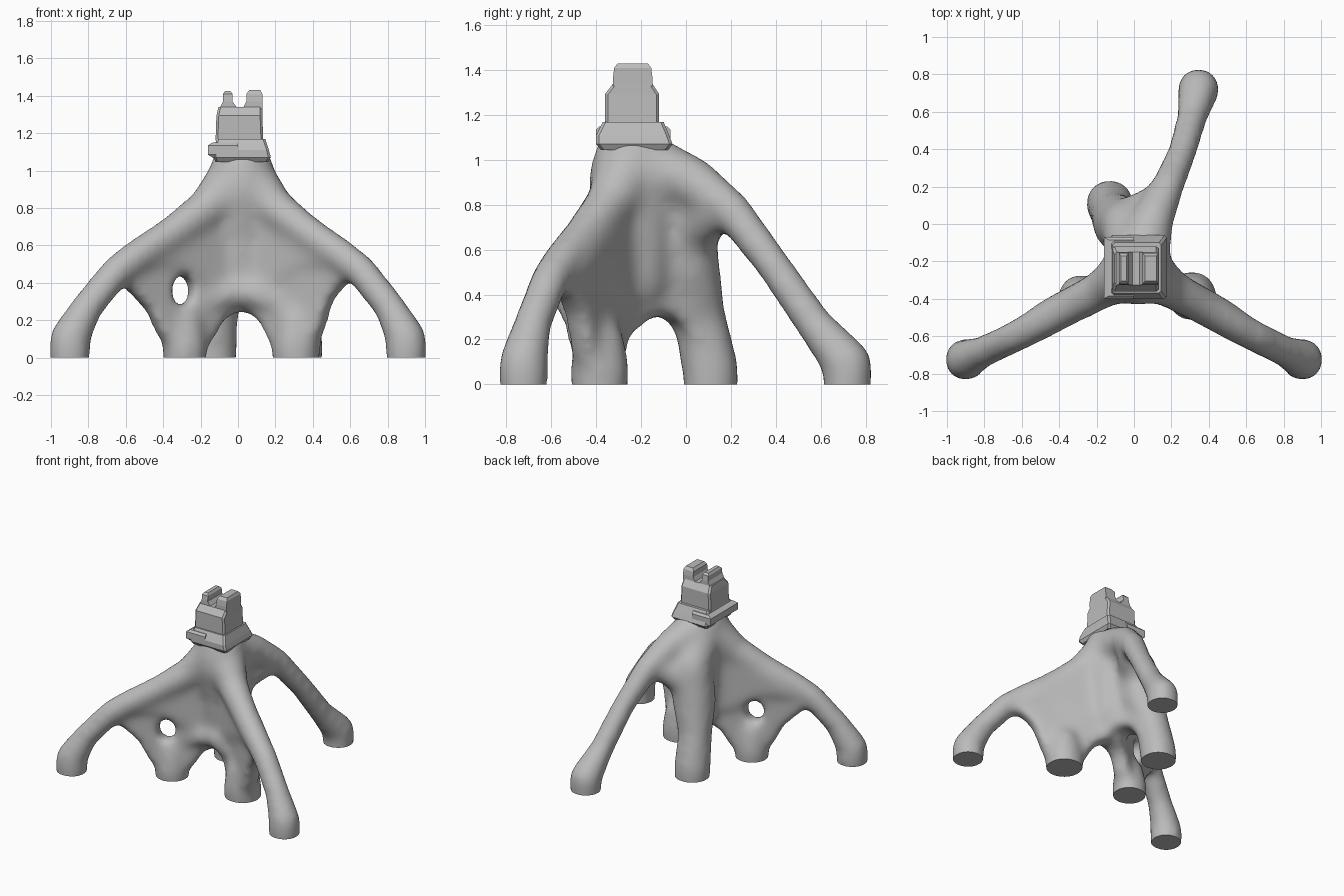
import bpy, bmesh, math
from mathutils import Vector, Matrix

cube = bpy.data.objects.get("Cube")
if cube:
    bpy.data.objects.remove(cube, do_unlink=True)

grey = bpy.data.materials.new("stone_grey")
grey.use_nodes = True
grey.diffuse_color = (0.5, 0.5, 0.5, 1)
grey.node_tree.nodes["Principled BSDF"].inputs["Base Color"].default_value = (0.5, 0.5, 0.5, 1)

HUB = Vector((0.02, -0.23, 0))


def add_object(name, bm):
    bmesh.ops.recalc_face_normals(bm, faces=bm.faces)
    mesh = bpy.data.meshes.new(name)
    bm.to_mesh(mesh)
    bm.free()
    mesh.materials.append(grey)
    obj = bpy.data.objects.new(name, mesh)
    bpy.context.scene.collection.objects.link(obj)
    return obj


def tube(bm, points):
    """Tapered limb through (position, radius) stations."""
    for p, r in points:
        bmesh.ops.create_icosphere(bm, subdivisions=2, radius=r, matrix=Matrix.Translation(p))
    for (p, r), (q, s) in zip(points, points[1:]):
        d = q - p
        place = Matrix.Translation((p + q) / 2) @ d.to_track_quat('Z', 'Y').to_matrix().to_4x4()
        bmesh.ops.create_cone(bm, cap_ends=True, segments=14, radius1=r, radius2=s,
                              depth=d.length, matrix=place)


def radial(foot, t, z, bow=0.0):
    """Point above the line from hub to foot, bowed towards the front."""
    p = HUB.lerp(Vector((foot[0], foot[1], 0)), t)
    return Vector((p.x, p.y - bow * math.sin(math.pi * t), z))


def wall(bm, foot, profile, thick):
    """Upright web along the line from the hub to a foot."""
    d = (Vector((foot[0], foot[1], 0)) - HUB).normalized()
    n = Vector((-d.y, d.x, 0)) * thick
    face = bm.faces.new([bm.verts.new(radial(foot, t, z) - n / 2) for t, z in profile])
    ext = bmesh.ops.extrude_face_region(bm, geom=[face])
    bmesh.ops.translate(bm, vec=n, verts=[v for v in ext["geom"] if isinstance(v, bmesh.types.BMVert)])


def path(*rows):
    return [(Vector(r[:3]), r[3]) for r in rows]


body = bmesh.new()

# Two front arms with their webs, thick gussets and inner legs
ARM = [(1, -0.1, 0.1), (1, 0.03, 0.115), (1, 0.1, 0.112), (0.9, 0.27, 0.087), (0.72, 0.47, 0.087),
       (0.6, 0.55, 0.09), (0.4, 0.67, 0.092), (0.2, 0.8, 0.11), (0.08, 0.91, 0.145)]
GUSSET = [(0, 0.95), (0.2, 0.8), (0.5, 0.62), (0.6, 0.5), (0.4, 0.5), (0.2, 0.38), (0, 0.35)]
for foot, inner, r, arch in (((-0.9, -0.725), (-0.285, -0.39), 0.125, 0.36),
                             ((0.9, -0.725), (0.31, -0.385), 0.137, 0.42)):
    tube(body, [(radial(foot, t, z, 0.025), rad) for t, z, rad in ARM])
    wall(body, foot, [(0, 1), (0.2, 0.8), (0.45, 0.65), (0.7, 0.48), (0.66, arch), (0.55, arch - 0.1),
                      (0.47, 0.1), (0.25, 0.05), (0.17, 0.1), (0.14, 0.17), (0.08, 0.23),
                      (0, 0.25)], 0.125)
    wall(body, foot, GUSSET, 0.165)
    tube(body, path((*inner, -0.1, r - 0.015), (*inner, 0.06, r), (*inner, 0.19, r - 0.022)))

# Bridge between the two front inner legs
tube(body, path((-0.2, -0.36, 0.3, 0.06), (0.02, -0.31, 0.36, 0.085), (0.24, -0.36, 0.3, 0.075)))

# Back arm, arching free of the rear inner leg
tube(body, path((0.345, 0.72, -0.1, 0.105), (0.345, 0.72, 0.09, 0.115), (0.31, 0.57, 0.27, 0.085),
                (0.26, 0.39, 0.53, 0.08), (0.18, 0.2, 0.78, 0.09), (0.1, 0.02, 0.91, 0.115),
                (0.04, -0.15, 0.95, 0.16)))

# Rear inner leg and its web
tube(body, path((-0.13, 0.11, -0.1, 0.12), (-0.13, 0.11, 0.06, 0.13), (-0.12, 0.06, 0.3, 0.12),
                (-0.07, 0.0, 0.52, 0.155), (-0.03, -0.02, 0.76, 0.15), (0.02, -0.2, 0.95, 0.16)))
wall(body, (-0.13, 0.11), [(0, 1), (0.5, 0.92), (0.9, 0.6), (0.85, 0.1), (0.68, 0.2), (0.55, 0.27),
                           (0.35, 0.31), (0, 0.3)], 0.2)

# Shoulder between rear leg and back arm
tube(body, path((-0.03, 0.01, 0.66, 0.13), (0.13, 0.12, 0.77, 0.1)))

# Central core
tube(body, path((0.02, -0.22, 0.46, 0.15), (0.02, -0.22, 0.65, 0.165), (0.02, -0.25, 0.9, 0.19),
                (0.02, -0.24, 1.0, 0.178)))
body_obj = add_object("webbed_legs", body)

# Window through the web of one arm
hole = bmesh.new()
bmesh.ops.create_cone(hole, cap_ends=True, segments=20, radius1=0.075, radius2=0.075, depth=0.5,
                      matrix=Matrix.Diagonal((0.85, 1.1, 1, 1)))
cutter = add_object("window_cutter", hole)
cutter.location = (-0.31, -0.405, 0.36)
cutter.rotation_euler = (math.pi / 2, 0, math.radians(20))
cutter.hide_render = True

# Fuse, pierce and soften the limbs
mod = body_obj.modifiers.new("fuse", 'REMESH')
mod.mode, mod.voxel_size = 'VOXEL', 0.025
mod = body_obj.modifiers.new("window", 'BOOLEAN')
mod.operation, mod.solver, mod.object = 'DIFFERENCE', 'EXACT', cutter
mod = body_obj.modifiers.new("refuse", 'REMESH')
mod.mode, mod.voxel_size = 'VOXEL', 0.022
mod = body_obj.modifiers.new("soften", 'SMOOTH')
mod.factor, mod.iterations = 0.5, 18
bpy.context.view_layer.update()
deps = bpy.context.evaluated_depsgraph_get()
mesh = bpy.data.meshes.new_from_object(body_obj.evaluated_get(deps))
body_obj.modifiers.clear()
bpy.data.objects.remove(cutter, do_unlink=True)

# Slice the feet flat on the ground
bm = bmesh.new()
bm.from_mesh(mesh)
cut = bmesh.ops.bisect_plane(bm, geom=bm.verts[:] + bm.edges[:] + bm.faces[:], plane_co=(0, 0, 0),
                             plane_no=(0, 0, 1), clear_inner=True)
rim = [e for e in cut["geom_cut"] if isinstance(e, bmesh.types.BMEdge)]
bmesh.ops.holes_fill(bm, edges=rim, sides=0)
bm.to_mesh(mesh)
bm.free()
body_obj.data = mesh
mesh.materials.clear()
mesh.materials.append(grey)
bpy.ops.object.select_all(action='DESELECT')
body_obj.select_set(True)
bpy.context.view_layer.objects.active = body_obj
bpy.ops.object.shade_smooth_by_angle(angle=math.radians(40))


def stack(name, rings, chamfer=0.0):
    """Faceted block lofted through rectangles (x0, x1, y0, y1, z)."""
    b = bmesh.new()
    loops = [[b.verts.new(c) for c in ((x0, y0, z), (x1, y0, z), (x1, y1, z), (x0, y1, z))]
             for x0, x1, y0, y1, z in rings]
    for lo, hi in zip(loops, loops[1:]):
        for i in range(4):
            b.faces.new((lo[i], lo[i - 1], hi[i - 1], hi[i]))
    b.faces.new(loops[0])
    b.faces.new(loops[-1])
    if chamfer:
        corners = [e for e in b.edges if abs(e.verts[0].co.z - e.verts[1].co.z) > 0.005]
        bmesh.ops.bevel(b, geom=corners, offset=chamfer, segments=1, affect='EDGES')
    return add_object(name, b)


# Tower on top of the hub
stack("tower_base", [(-0.12, 0.16, -0.38, -0.08, 1.045), (-0.13, 0.175, -0.4, -0.06, 1.07),
                     (-0.13, 0.165, -0.4, -0.075, 1.11), (-0.115, 0.145, -0.37, -0.1, 1.17)], 0.012)
stack("side_ledge", [(-0.12, 0, -0.38, -0.08, 1.06), (-0.16, 0, -0.4, -0.07, 1.085),
                     (-0.16, 0, -0.4, -0.07, 1.135), (-0.135, 0, -0.385, -0.085, 1.15)])
stack("tower_block", [(-0.12, 0.135, -0.36, -0.12, 1.16), (-0.115, 0.13, -0.36, -0.12, 1.295),
                      (-0.105, 0.13, -0.325, -0.15, 1.34)], 0.012)
stack("left_prong", [(0.025, 0.13, -0.325, -0.15, 1.33), (0.045, 0.13, -0.325, -0.15, 1.37),
                     (0.045, 0.13, -0.32, -0.155, 1.41), (0.06, 0.12, -0.305, -0.17, 1.43)])
stack("right_prong", [(-0.1, 0.0, -0.325, -0.15, 1.33), (-0.08, -0.03, -0.325, -0.15, 1.37),
                      (-0.08, -0.03, -0.32, -0.155, 1.41), (-0.07, -0.04, -0.305, -0.17, 1.425)])
